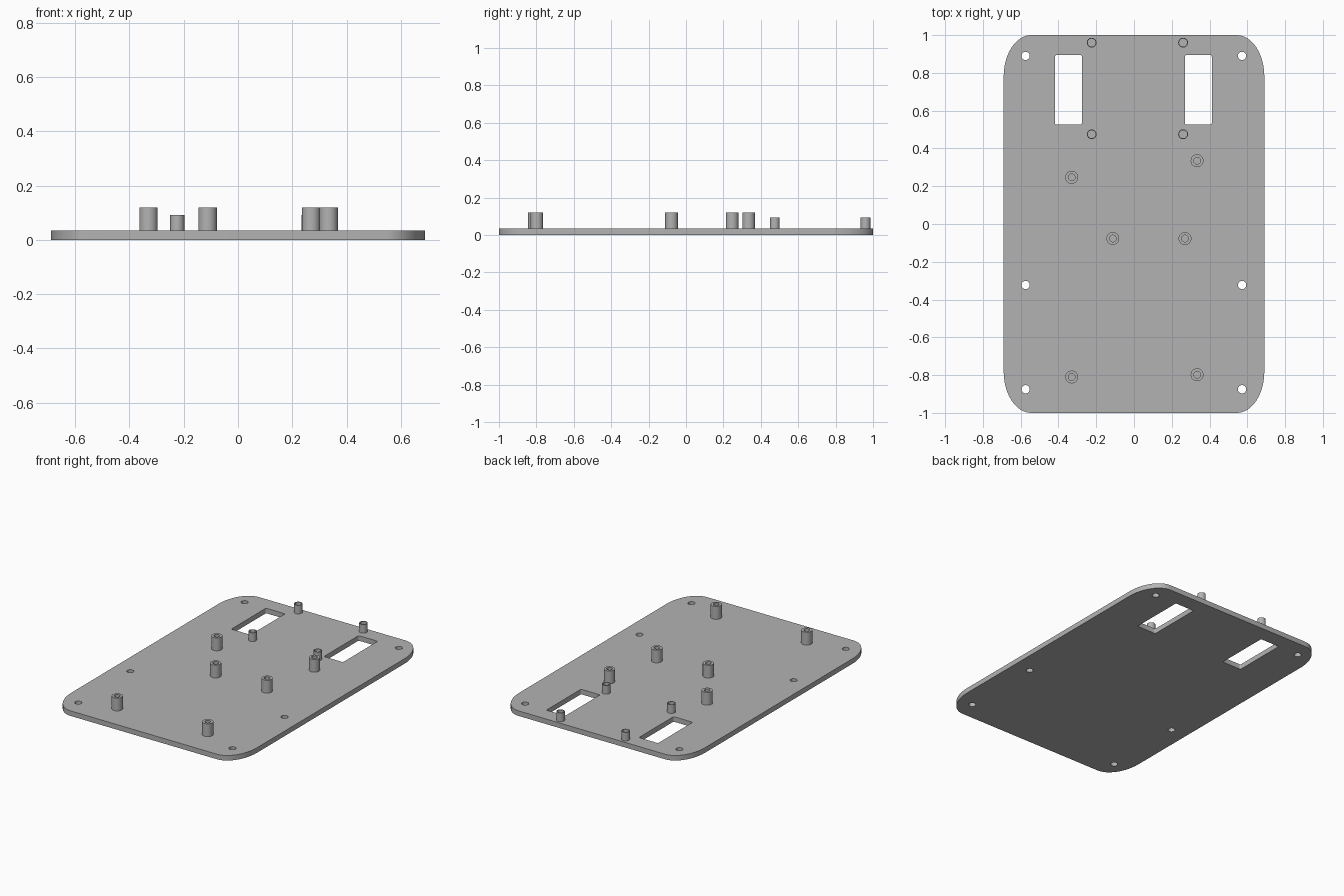
import bpy, bmesh
from math import sin, cos, pi

if "Cube" in bpy.data.objects:
    bpy.data.objects.remove(bpy.data.objects["Cube"], do_unlink=True)

PLATE_TOP = 0.034

grey = bpy.data.materials.new("plain grey")
grey.use_nodes = True
colour = (0.45, 0.45, 0.45, 1)
grey.diffuse_color = colour
grey.node_tree.nodes["Principled BSDF"].inputs["Base Color"].default_value = colour


def ring(x, y, rx, ry, n=32):
    return [(x + rx * cos(2 * pi * i / n), y + ry * sin(2 * pi * i / n)) for i in range(n)]


def rounded_rect(x, y, hx, hy, rx, ry, n=12):
    """Rectangle outline with elliptical corners."""
    points = []
    for q, (sx, sy) in enumerate([(1, 1), (-1, 1), (-1, -1), (1, -1)]):
        for i in range(n + 1):
            a = (q + i / n) * pi / 2
            points.append((x + sx * (hx - rx) + rx * cos(a), y + sy * (hy - ry) + ry * sin(a)))
    return points


def extruded(name, loops, z0, z1):
    """Solid from an outline and its holes, between two heights."""
    curve = bpy.data.curves.new(name, "CURVE")
    curve.dimensions = "2D"
    curve.fill_mode = "BOTH"
    curve.extrude = (z1 - z0) / 2
    for loop in loops:
        spline = curve.splines.new("POLY")
        spline.points.add(len(loop) - 1)
        for point, (x, y) in zip(spline.points, loop):
            point.co = (x, y, 0, 1)
        spline.use_cyclic_u = True
    helper = bpy.data.objects.new(name + " outline", curve)
    bpy.context.collection.objects.link(helper)
    bpy.context.view_layer.update()
    mesh = bpy.data.meshes.new_from_object(
        helper.evaluated_get(bpy.context.evaluated_depsgraph_get()))
    bpy.data.objects.remove(helper, do_unlink=True)

    bm = bmesh.new()
    bm.from_mesh(mesh)
    bmesh.ops.remove_doubles(bm, verts=bm.verts, dist=1e-5)
    bmesh.ops.translate(bm, verts=bm.verts, vec=(0, 0, (z0 + z1) / 2))
    bmesh.ops.recalc_face_normals(bm, faces=bm.faces)
    bm.to_mesh(mesh)
    bm.free()
    mesh.name = name
    mesh.materials.clear()
    mesh.materials.append(grey)
    obj = bpy.data.objects.new(name, mesh)
    bpy.context.collection.objects.link(obj)
    bpy.ops.object.select_all(action="DESELECT")
    obj.select_set(True)
    bpy.context.view_layer.objects.active = obj
    bpy.ops.object.shade_smooth_by_angle(angle=pi / 6)
    return obj


# Base plate with screw holes and two slots
outline = rounded_rect(0, 0, 0.69, 1.0, 0.145, 0.22)
holes = [ring(x, y, 0.022, 0.022) for x in (-0.574, 0.572) for y in (0.89, -0.323, -0.875)]
slots = [rounded_rect(x, 0.71, 0.071, 0.184, 0.008, 0.008, 4) for x in (-0.347, 0.341)]
extruded("base_plate", [outline] + holes + slots, 0, PLATE_TOP)


# Hollow standoffs
def standoffs(name, places, outer, inner, top):
    for i, (x, y) in enumerate(places, 1):
        extruded(f"{name}_{i}", [ring(x, y, outer, outer), ring(x, y, inner, inner)],
                 PLATE_TOP, top)


standoffs("tall_standoff",
          [(-0.33, 0.247), (0.334, 0.335), (-0.112, -0.077),
           (0.27, -0.077), (-0.33, -0.81), (0.334, -0.798)],
          0.034, 0.018, 0.12)
standoffs("short_standoff",
          [(x, y) for x in (-0.224, 0.26) for y in (0.96, 0.475)],
          0.026, 0.021, 0.092)
